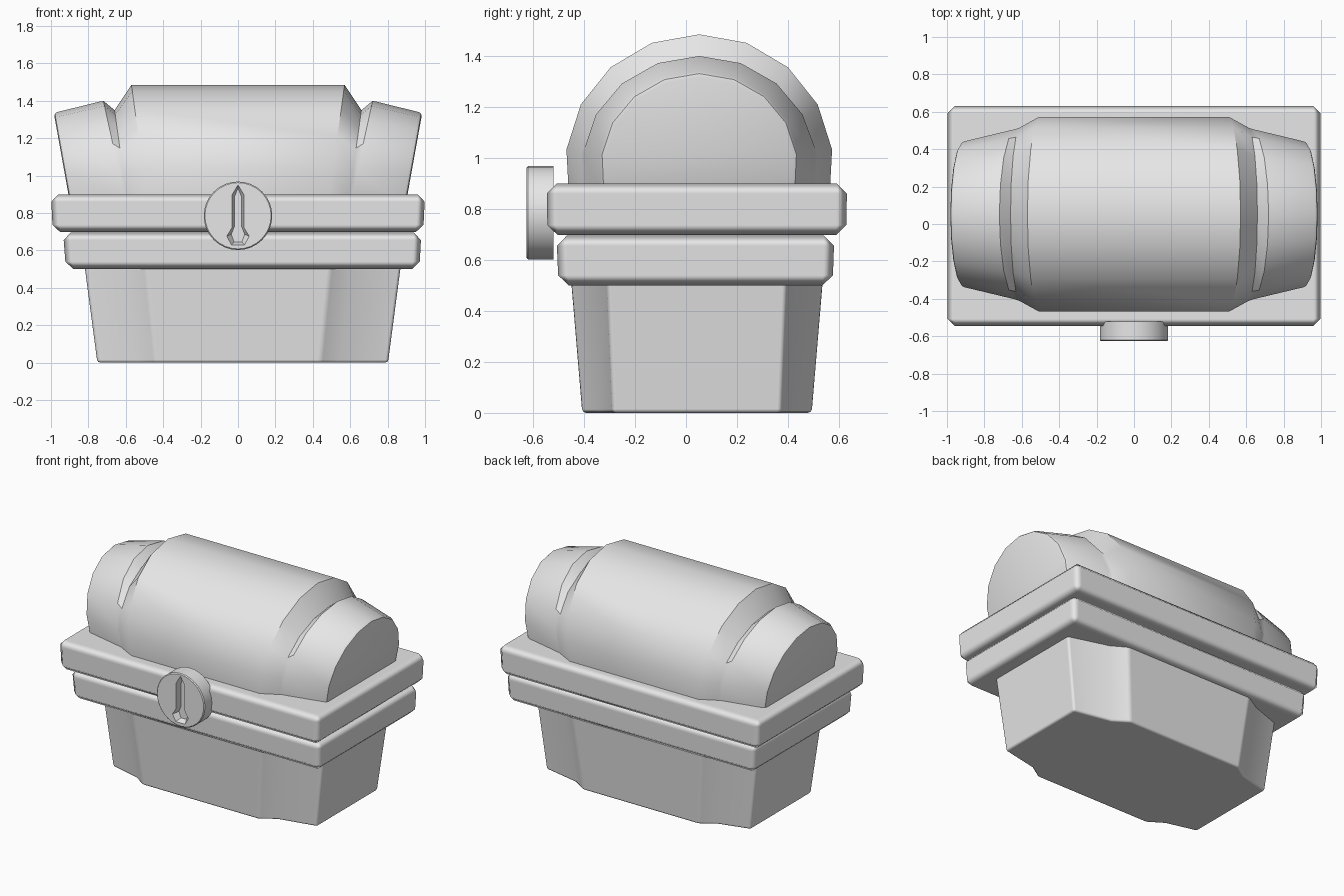
import bpy, bmesh, math

if "Cube" in bpy.data.objects:
    bpy.data.objects.remove(bpy.data.objects["Cube"], do_unlink=True)

grey = bpy.data.materials.new("plain grey")
grey.use_nodes = True
COLOUR = (0.8, 0.8, 0.8, 1)
grey.diffuse_color = COLOUR
grey.node_tree.nodes["Principled BSDF"].inputs["Base Color"].default_value = COLOUR


def loft(name, rings, cap_bevel=0):
    """Skin closed rings of points, cap both ends, optionally round the cap rims."""
    bm = bmesh.new()
    loops = [[bm.verts.new(p) for p in ring] for ring in rings]
    n = len(loops[0])
    for a, b in zip(loops, loops[1:]):
        for i in range(n):
            j = (i + 1) % n
            bm.faces.new((a[i], a[j], b[j], b[i]))
    caps = [bm.faces.new(loops[0]), bm.faces.new(loops[-1])]
    bmesh.ops.recalc_face_normals(bm, faces=bm.faces)
    if cap_bevel:
        rims = [e for f in caps for e in f.edges]
        bmesh.ops.bevel(bm, geom=rims, offset=cap_bevel, segments=2,
                        profile=0.5, affect='EDGES')
    mesh = bpy.data.meshes.new(name)
    bm.to_mesh(mesh)
    bm.free()
    obj = bpy.data.objects.new(name, mesh)
    bpy.context.collection.objects.link(obj)
    mesh.materials.append(grey)
    return obj


def smooth(obj, angle):
    bpy.ops.object.select_all(action='DESELECT')
    obj.select_set(True)
    bpy.context.view_layer.objects.active = obj
    bpy.ops.object.shade_smooth_by_angle(angle=math.radians(angle))


def soft_bevel(obj, width, segments=1, limit=30):
    """Chamfer with flat main faces and softly shaded corners."""
    obj.data.shade_smooth()
    mod = obj.modifiers.new("bevel", 'BEVEL')
    mod.width = width
    mod.segments = segments
    mod.limit_method = 'ANGLE'
    mod.angle_limit = math.radians(limit)
    mod.harden_normals = True


def rect(x0, x1, y0, y1, z):
    return [(x0, y0, z), (x1, y0, z), (x1, y1, z), (x0, y1, z)]


# Tub: stepped plan, flaring upwards
def tub_ring(z):
    t = z / 0.5
    cy = 0.043
    g = 0.042 * t
    half = [(0.44 + 0.05 * t, 0.45 + g), (0.54 + 0.06 * t, 0.385 + g),
            (0.777 + 0.066 * t, 0.33 + 0.02 * t)]
    right = [(x if i < 2 else x + 0.025, y) for i, (x, y) in enumerate(half)]
    left = [(-x if i < 2 else -x + 0.025, y) for i, (x, y) in enumerate(half)]
    pts = ([(x, -y) for x, y in right] + right[::-1]
           + left + [(x, -y) for x, y in left[::-1]])
    return [(x, cy + y, z) for x, y in pts]


tub = loft("tub", [tub_ring(0), tub_ring(0.55)])
soft_bevel(tub, 0.015, 2, 20)

# Two rims where tub and lid meet
lower_rim = loft("tub_rim", [rect(-0.92, 0.97, -0.5, 0.575, 0.5),
                             rect(-0.935, 0.98, -0.508, 0.582, 0.695)])
soft_bevel(lower_rim, 0.04)
upper_rim = loft("lid_rim", [rect(-0.99, 0.99, -0.543, 0.628, 0.697),
                             rect(-1.0, 1.0, -0.547, 0.632, 0.9)])
soft_bevel(upper_rim, 0.04)


# Lid: faceted arches lofted along x, leaning outwards with height
def arch(x_top, lean, ry, rz, side):
    cy, cz, steps = 0.052, 0.97, 8
    z_top = cz + rz
    prof = [(0.975 * ry, 0.86)]
    for i in range(steps + 1):
        a = math.radians(7 + 166 * i / steps)
        prof.append((ry * math.cos(a), cz + rz * math.sin(a)))
    prof.append((-0.975 * ry, 0.86))
    return [(side * (x_top - lean * (z_top - z)), cy + y, z) for y, z in prof]


# x at top, lean, half width, height: end, shoulder, groove, main barrel
stations = [(0.985, 0.18, 0.388, 0.365), (0.72, 0.22, 0.458, 0.43),
            (0.66, 0.14, 0.466, 0.38), (0.57, 0.14, 0.525, 0.515)]
rings = [arch(*s, -1) for s in stations] + [arch(*s, 1) for s in stations[::-1]]
lid = loft("lid", rings, cap_bevel=0.018)
smooth(lid, 33)

# Round lock plate
def disc(y, r):
    return [(r * math.cos(i * math.tau / 32), y, 0.785 + r * math.sin(i * math.tau / 32))
            for i in range(32)]


lock = loft("lock_plate", [disc(-0.52, 0.183), disc(-0.62, 0.183), disc(-0.626, 0.177)])

# Keyhole, cut into the plate with sloping walls
key = [(0, 0.95), (0.033, 0.895), (0.033, 0.72), (0.06, 0.675), (0.035, 0.63)]
key += [(-x, z) for x, z in key[:0:-1]]


def key_ring(y, sx, sz):
    return [(x * sx, y, 0.785 + (z - 0.785) * sz) for x, z in key]


cutter = loft("keyhole_cutter", [key_ring(-0.65, 1.2, 1.0), key_ring(-0.626, 1.0, 1.0),
                                 key_ring(-0.59, 0.6, 0.9)])
cutter.hide_render = True
cut = lock.modifiers.new("keyhole", 'BOOLEAN')
cut.operation = 'DIFFERENCE'
cut.solver = 'EXACT'
cut.object = cutter
bpy.ops.object.select_all(action='DESELECT')
lock.select_set(True)
bpy.context.view_layer.objects.active = lock
bpy.ops.object.modifier_apply(modifier=cut.name)
bpy.data.objects.remove(cutter, do_unlink=True)
smooth(lock, 30)
